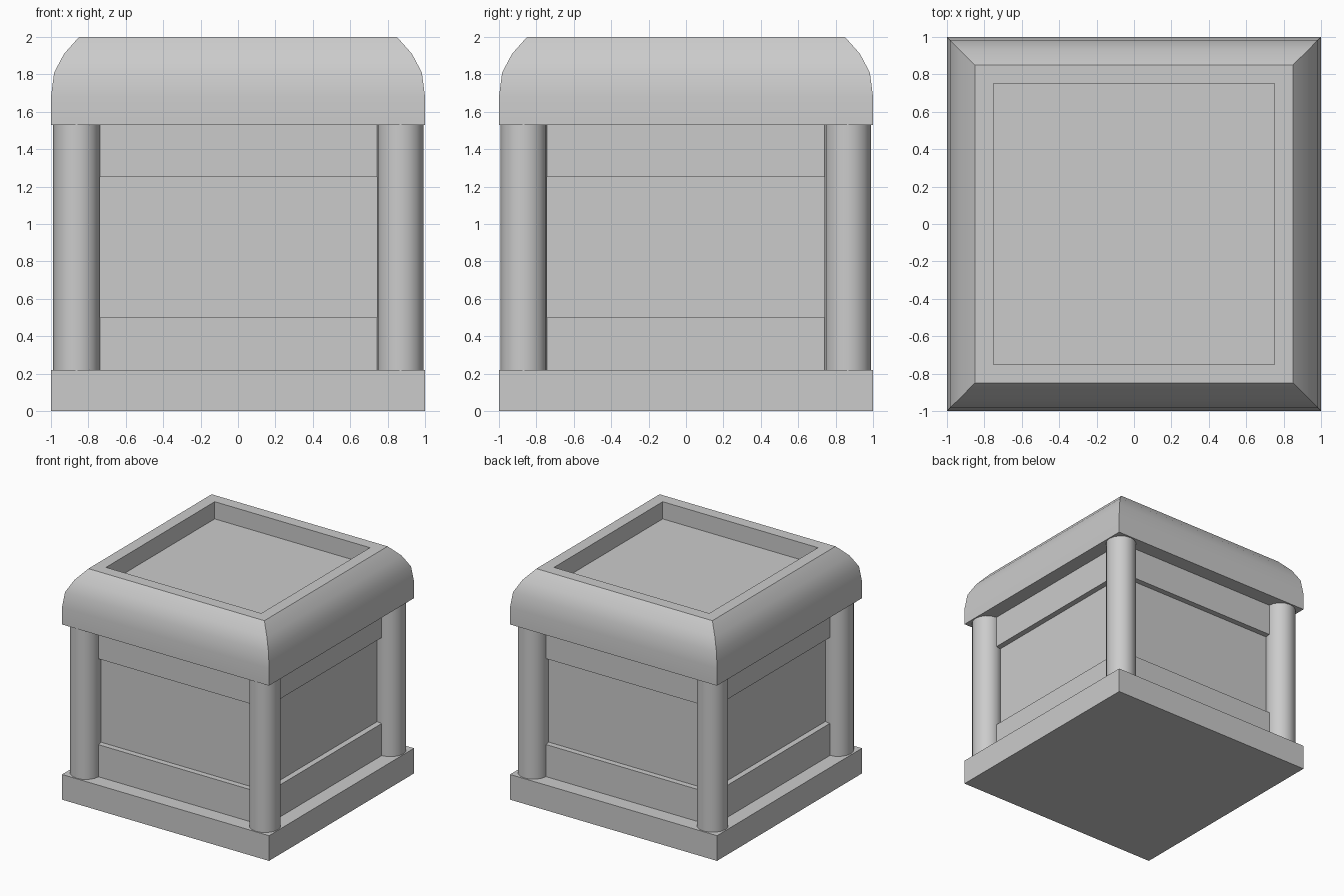
import bpy, bmesh, math

if "Cube" in bpy.data.objects:
    bpy.data.objects.remove(bpy.data.objects["Cube"])

BASE_TOP, LID_BOTTOM = 0.22, 1.53


def square_loft(name, profile):
    """Stack square rings given as (half width, height) and cap both ends."""
    bm = bmesh.new()
    rings = [[bm.verts.new((sx * r, sy * r, z))
              for sx, sy in ((-1, -1), (1, -1), (1, 1), (-1, 1))]
             for r, z in profile]
    for low, high in zip(rings, rings[1:]):
        for i in range(4):
            j = (i + 1) % 4
            bm.faces.new((low[i], low[j], high[j], high[i]))
    bm.faces.new(rings[0][::-1])
    bm.faces.new(rings[-1])
    bmesh.ops.recalc_face_normals(bm, faces=bm.faces)
    mesh = bpy.data.meshes.new(name)
    bm.to_mesh(mesh)
    bm.free()
    obj = bpy.data.objects.new(name, mesh)
    bpy.context.collection.objects.link(obj)
    return obj


def smooth(obj):
    bpy.ops.object.select_all(action='DESELECT')
    obj.select_set(True)
    bpy.context.view_layer.objects.active = obj
    bpy.ops.object.shade_smooth_by_angle(angle=math.radians(32))


# Flat plinth
square_loft("base_slab", [(1, 0), (1, BASE_TOP)])

# Box body with a recessed panel between the lower and upper bands
square_loft("body", [(0.87, BASE_TOP), (0.87, 0.5), (0.82, 0.5),
                     (0.82, 1.25), (0.87, 1.25), (0.87, LID_BOTTOM)])

# Rounded lid with a square sunken top
lid = square_loft("lid", [(1, LID_BOTTOM), (1, 1.68), (0.983, 1.81), (0.93, 1.91),
                          (0.85, 2), (0.75, 2), (0.75, 1.85)])
smooth(lid)

# Round corner columns
for side, x in (("left", -0.863), ("right", 0.868)):
    for end, y in (("front", -0.868), ("back", 0.865)):
        bpy.ops.mesh.primitive_cylinder_add(
            vertices=16, radius=0.125, depth=LID_BOTTOM - BASE_TOP,
            location=(x, y, (LID_BOTTOM + BASE_TOP) / 2))
        column = bpy.context.object
        column.name = f"{end}_{side}_column"
        smooth(column)
